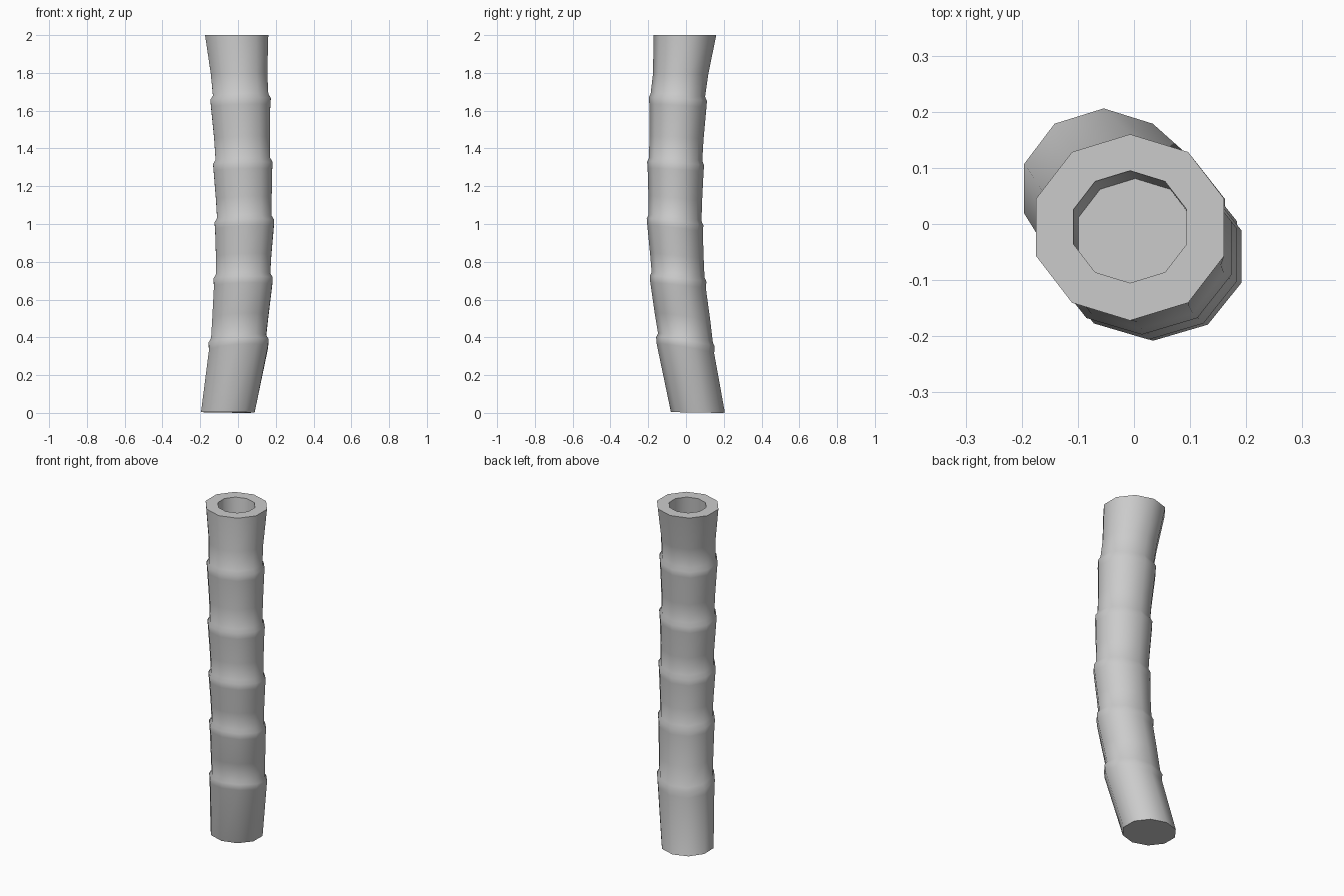
import bpy, bmesh, math

if "Cube" in bpy.data.objects:
    bpy.data.objects.remove(bpy.data.objects["Cube"])

SIDES = 10
bm = bmesh.new()


def ring(cx, cy, z, hx, hy, tx=0.0, ty=0.0):
    """Ten-sided ring; hx, hy are radii, tx, ty tilt the ring's plane."""
    out = []
    for i in range(SIDES):
        a = math.radians(90) + math.tau * i / SIDES
        dx, dy = hx * math.cos(a), hy * math.sin(a)
        out.append(bm.verts.new((cx + dx, cy + dy, z + dx * tx + dy * ty)))
    return out


def bridge(a, b):
    for i in range(SIDES):
        j = (i + 1) % SIDES
        bm.faces.new((a[i], a[j], b[j], b[i]))


# joints of the stalk: centre x, centre y, z, radius x, radius y, tilt x, tilt y
joints = [
    (0.003, -0.003, 0.375, 0.167, 0.155, 0.06, -0.16),
    (0.027, -0.042, 0.71, 0.165, 0.150, 0.02, -0.10),
    (0.034, -0.058, 1.01, 0.166, 0.150, 0.04, -0.12),
    (0.026, -0.055, 1.32, 0.166, 0.151, 0.03, -0.06),
    (0.014, -0.043, 1.66, 0.168, 0.154, 0.03, -0.06),
]
top = (-0.007, -0.006, 2.0, 0.176, 0.166, 0.0, 0.0)

# stalk skin: each segment flares to a lip, then steps in to the next one
rings = [ring(-0.054, 0.063, 0.003, 0.149, 0.143, -0.01, -0.015)]
for k, (x, y, z, rx, ry, tx, ty) in enumerate(joints):
    nx, ny, nz, nrx, nry, ntx, nty = (joints + [top])[k + 1]
    rings.append(ring(x, y, z - 0.035, rx - 0.003, ry - 0.003, tx, ty))
    rings.append(ring(x, y, z, rx, ry, tx, ty))
    rings.append(ring(x, y, z + 0.022, rx - 0.014, ry - 0.010, tx, ty))
    f = 0.4
    rings.append(ring(x + (nx - x) * f, y + (ny - y) * f, z + (nz - z) * f,
                      rx - 0.011, ry - 0.008, (tx + ntx) / 2, (ty + nty) / 2))
rings.append(ring(*top))

# hollow top: rim, wall and floor
rings.append(ring(-0.007, -0.005, 2.0, 0.106, 0.100))
rings.append(ring(0.002, -0.019, 1.84, 0.106, 0.100))
for a, b in zip(rings, rings[1:]):
    bridge(a, b)
bm.faces.new(rings[-1])
bm.faces.new(list(reversed(rings[0])))
bmesh.ops.recalc_face_normals(bm, faces=bm.faces)

mesh = bpy.data.meshes.new("stalk")
bm.to_mesh(mesh)
bm.free()
stalk = bpy.data.objects.new("stalk", mesh)
bpy.context.collection.objects.link(stalk)
bpy.context.view_layer.objects.active = stalk
stalk.select_set(True)
bpy.ops.object.shade_smooth_by_angle(angle=math.radians(50))
